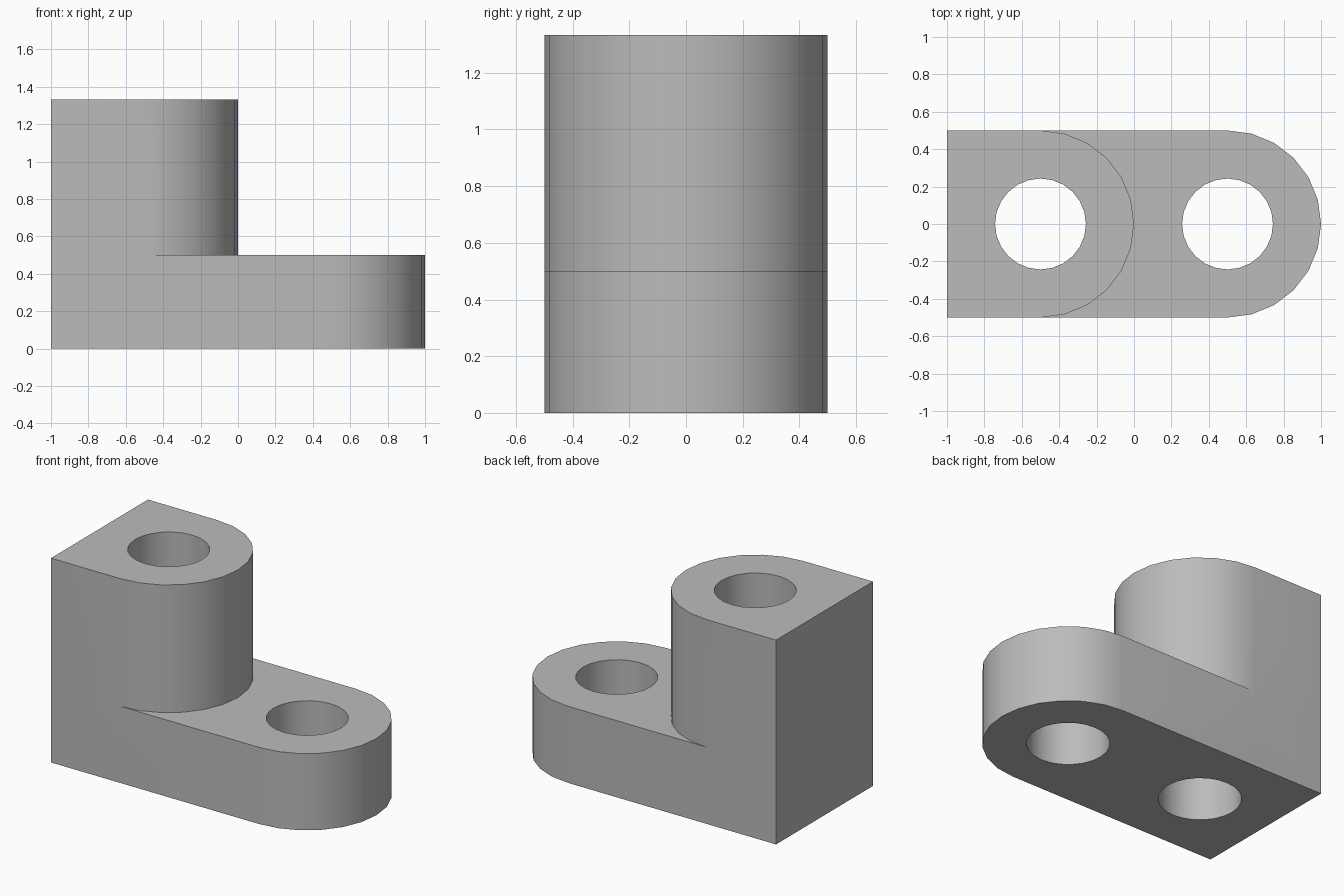
import bpy, bmesh, math

if "Cube" in bpy.data.objects:
    bpy.data.objects.remove(bpy.data.objects["Cube"], do_unlink=True)

R, HOLE = 0.5, 0.243
LOW, HIGH = 0.5, 1.333
STEPS = 12                      # segments in each half-round end

grey = bpy.data.materials.new("plain grey")
grey.use_nodes = True
grey.diffuse_color = (0.5, 0.5, 0.5, 1)
grey.node_tree.nodes["Principled BSDF"].inputs["Base Color"].default_value = (0.5, 0.5, 0.5, 1)


def arc(cx, radius, start, end, count):
    angles = [math.radians(start + (end - start) * i / count) for i in range(count + 1)]
    return [(cx + radius * math.cos(a), radius * math.sin(a)) for a in angles]


bm = bmesh.new()


def wall(loop, z0, z1):
    """Vertical strip around a closed outline."""
    for (ax, ay), (bx, by) in zip(loop, loop[1:] + loop[:1]):
        bm.faces.new([bm.verts.new(p) for p in
                      ((ax, ay, z0), (bx, by, z0), (bx, by, z1), (ax, ay, z1))])


def cap(loops, z, up):
    """Flat face bounded by an outline and its holes."""
    edges = []
    for loop in loops:
        vs = [bm.verts.new((x, y, z)) for x, y in loop]
        edges += [bm.edges.new((a, b)) for a, b in zip(vs, vs[1:] + vs[:1])]
    bmesh.ops.triangle_fill(bm, edges=edges, use_beauty=True, normal=(0, 0, up))


# Outlines: square back, rounded end
back = [(-1, R), (-1, -R)]
seam_front, seam_back = (-R, -R), (-R, R)
upright_arc = arc(-0.5, R, -90, 90, STEPS)
plate_arc = arc(0.5, R, -90, 90, STEPS)
upright = back + upright_arc
plate = back + [seam_front] + plate_arc + [seam_back]
ledge = plate_arc + upright_arc[::-1]
hole_tall = arc(-0.5, HOLE, 0, 360, 2 * STEPS)[:-1]
hole_short = arc(0.5, HOLE, 0, 360, 2 * STEPS)[:-1]

# Base plate, upright block and the two through holes
wall(plate, 0, LOW)
wall(upright, LOW, HIGH)
wall(hole_tall, 0, HIGH)
wall(hole_short, 0, LOW)
cap([plate, hole_tall, hole_short], 0, -1)
cap([ledge, hole_short], LOW, 1)
cap([upright, hole_tall], HIGH, 1)

# Weld, and remove the seam on the flat sides
bmesh.ops.remove_doubles(bm, verts=bm.verts[:], dist=0.0005)
bmesh.ops.recalc_face_normals(bm, faces=bm.faces[:])
seam = [e for e in bm.edges if len(e.link_faces) == 2
        and all(abs(v.co.z - LOW) < 0.001 and v.co.x < -0.499 for v in e.verts)]
bmesh.ops.dissolve_edges(bm, edges=seam, use_verts=False)

# Smooth rounds with sharp rims
for f in bm.faces:
    f.smooth = True
for e in bm.edges:
    e.smooth = e.calc_face_angle(0) < math.radians(30)

mesh = bpy.data.meshes.new("stepped_bracket")
bm.to_mesh(mesh)
bm.free()
mesh.materials.append(grey)
bracket = bpy.data.objects.new("stepped_bracket", mesh)
bpy.context.collection.objects.link(bracket)
